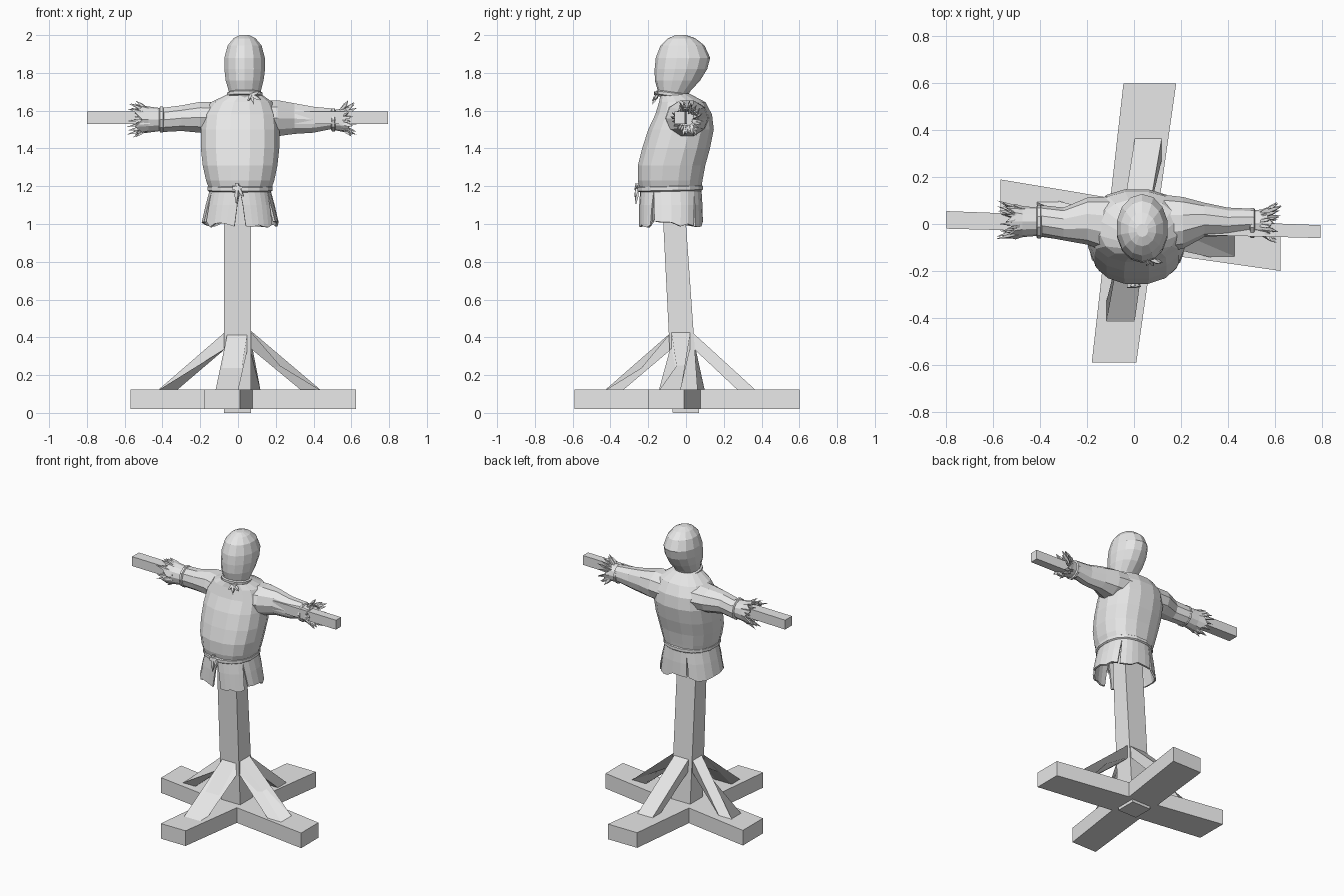
import bpy, bmesh, math, random
from mathutils import Vector

random.seed(4)
cube = bpy.data.objects.get("Cube")
if cube:
    bpy.data.objects.remove(cube)

grey = bpy.data.materials.new("plain_grey")
grey.use_nodes = True
grey.diffuse_color = (0.8, 0.8, 0.8, 1)
grey.node_tree.nodes["Principled BSDF"].inputs["Base Color"].default_value = grey.diffuse_color


def finish(name, bm):
    bmesh.ops.recalc_face_normals(bm, faces=bm.faces)
    mesh = bpy.data.meshes.new(name)
    bm.to_mesh(mesh)
    bm.free()
    mesh.materials.append(grey)
    ob = bpy.data.objects.new(name, mesh)
    bpy.context.collection.objects.link(ob)
    return ob


def loft(name, rings, caps=True):
    """Skin a list of closed point rings."""
    bm = bmesh.new()
    vs = [[bm.verts.new(p) for p in ring] for ring in rings]
    for a, b in zip(vs, vs[1:]):
        for i in range(len(a)):
            j = (i + 1) % len(a)
            bm.faces.new((a[i], a[j], b[j], b[i]))
    if caps:
        bm.faces.new(vs[0])
        bm.faces.new(vs[-1])
    return finish(name, bm)


def oval(x0, x1, y0, y1, z, n=16, power=1.0, tilt=0.0):
    """Horizontal ring filling a rectangle; power under 1 squares it off."""
    pts = []
    for i in range(n):
        a = math.tau * (i + 0.5) / n
        c, s = math.cos(a), math.sin(a)
        c = math.copysign(abs(c) ** power, c)
        s = math.copysign(abs(s) ** power, s)
        pts.append(((x0 + x1) / 2 + c * (x1 - x0) / 2,
                    (y0 + y1) / 2 + s * (y1 - y0) / 2, z - tilt * s))
    return pts


def hoop(x, y, z, ry, rz, n=10):
    """Upright ring facing along x."""
    return [(x, y + ry * math.cos(math.tau * i / n), z + rz * math.sin(math.tau * i / n))
            for i in range(n)]


def quad_z(x0, x1, y0, y1, z):
    return [(x0, y0, z), (x1, y0, z), (x1, y1, z), (x0, y1, z)]


def quad_x(x, y0, y1, z0, z1):
    return [(x, y0, z0), (x, y1, z0), (x, y1, z1), (x, y0, z1)]


def quad_y(y, x0, x1, z0, z1):
    return [(x0, y, z0), (x1, y, z0), (x1, y, z1), (x0, y, z1)]


def spikes(name, items):
    """Thin tapered strands: start, end, radius."""
    bm = bmesh.new()
    for start, end, r in items:
        a, b = Vector(start), Vector(end)
        d = (b - a).normalized()
        u = d.orthogonal().normalized()
        w = d.cross(u)
        base = [bm.verts.new(a + r * (u * p + w * q)) for p, q in ((1, 0), (0, .7), (-1, 0), (0, -.7))]
        mid = [bm.verts.new(v.co * 0.4 + (b + (v.co - a)) * 0.6) for v in base]
        tip = bm.verts.new(b)
        for i in range(4):
            j = (i + 1) % 4
            bm.faces.new((base[i], base[j], mid[j], mid[i]))
            bm.faces.new((mid[i], mid[j], tip))
        bm.faces.new(base)
    return finish(name, bm)


# Crossed base beams, leaning post and arm bar
LOW, TOP = 0.02, 0.125
loft("base_beam_long", [quad_y(-.59, -.18, .01, LOW, TOP), quad_y(.6, -.045, .18, LOW, TOP)])
loft("base_beam_cross", [quad_x(-.57, -.03, .19, LOW, TOP), quad_x(.625, -.2, -.01, LOW, TOP)])
loft("post", [quad_z(-.075, .07, -.07, .07, 0), quad_z(-.075, .07, -.12, 0, 1.0),
              quad_z(-.07, .07, -.12, 0, 1.55)])
loft("arm_bar", [quad_x(-.8, -.02, .055, 1.53, 1.595), quad_x(.795, -.06, -.005, 1.53, 1.595)])

# Diagonal braces: foot ring on the beam, head ring on the post
loft("front_brace", [quad_z(-.12, 0, -.435, -.34, .115), quad_y(-.08, -.055, .05, .335, .425)])
loft("back_brace", [quad_z(.005, .12, .28, .375, .115), quad_y(.03, -.05, .06, .35, .43)])
loft("right_brace", [quad_z(-.43, -.33, -.01, .1, .115), quad_x(-.06, -.07, .03, .345, .435)])
loft("left_brace", [quad_z(.34, .445, -.145, -.03, .115), quad_x(.05, -.08, .025, .355, .45)])

# Stuffed torso
TORSO = [(-.15, .172, -.245, .08, 1.17), (-.172, .195, -.258, .09, 1.23),
         (-.19, .212, -.258, .105, 1.31), (-.2, .222, -.235, .13, 1.4),
         (-.2, .222, -.203, .15, 1.5), (-.19, .215, -.165, .14, 1.58),
         (-.145, .185, -.145, .105, 1.645), (-.05, .12, -.135, .02, 1.69)]
loft("torso", [oval(*row, power=.85) for row in TORSO])

# Sack head
HEAD = [(-.035, .105, -.135, 0, 1.66), (-.05, .122, -.148, .02, 1.7),
        (-.068, .138, -.165, .075, 1.76), (-.075, .146, -.166, .112, 1.82),
        (-.075, .145, -.16, .128, 1.88), (-.057, .127, -.135, .098, 1.945),
        (-.025, .095, -.095, .05, 1.983), (.01, .06, -.055, 0, 2.0)]
loft("head", [oval(*row, n=14) for row in HEAD])


# Cord bands at neck and waist
def cord(name, x0, x1, y0, y1, z, half, tilt):
    profile = ((-half, 0), (-half * .6, .009), (half * .6, .009), (half, 0))
    loft(name, [oval(x0 - o, x1 + o, y0 - o, y1 + o, z + h, power=.9, tilt=tilt)
                for h, o in profile])


cord("neck_cord", -.05, .122, -.15, .02, 1.685, .013, .012)
cord("belt", -.155, .178, -.25, .084, 1.188, .016, -.004)
spikes("neck_knot", [((.07, -.15, 1.685), (.115, -.17, 1.70), .012),
                     ((.07, -.15, 1.685), (.125, -.165, 1.655), .012),
                     ((.07, -.15, 1.685), (.085, -.18, 1.63), .01),
                     ((.07, -.15, 1.685), (.05, -.18, 1.65), .01)])
spikes("belt_knot", [((-.005, -.258, 1.215), (-.01, -.265, 1.1), .014),
                     ((.0, -.258, 1.2), (.03, -.268, 1.14), .012),
                     ((-.03, -.262, 1.19), (.03, -.262, 1.195), .016)])


# Torn skirt panels, split by slits that widen toward the hem
def skirt_panel(name, start, end, gap, steps=5):
    bm = bmesh.new()
    rows = []
    hem = [random.uniform(-.02, .018) for _ in range(steps + 1)]
    for k, (rx, ry, z) in enumerate(((.163, .163, 1.175), (.183, .168, 1.1), (.204, .17, 1.0))):
        trim = gap * (k / 2)
        row = []
        for i in range(steps + 1):
            a = math.radians(start + trim + (end - start - 2 * trim) * i / steps)
            c, s = math.cos(a), math.sin(a)
            row.append(bm.verts.new((.011 + rx * math.copysign(abs(c) ** .85, c),
                                     -.08 + ry * math.copysign(abs(s) ** .85, s),
                                     z + (hem[i] if k == 2 else 0))))
        rows.append(row)
    for a, b in zip(rows, rows[1:]):
        for i in range(steps):
            bm.faces.new((a[i], b[i], b[i + 1], a[i + 1]))
    ob = finish(name, bm)
    ob.modifiers.new("cloth", "SOLIDIFY").thickness = 0.012


SLITS = [(-90, -30, 6), (-30, 45, 3), (45, 110, 2), (110, 205, 2), (205, 270, 6)]
for n, (a, b, g) in enumerate(SLITS):
    skirt_panel(f"skirt_panel_{n + 1}", a, b, g)

# Sleeves
RIGHT = [(-.06, -.01, 1.56, .13, .09), (-.2, .012, 1.565, .1, .086), (-.3, 0, 1.56, .07, .071),
         (-.41, .016, 1.55, .066, .067)]
LEFT = [(.08, 0, 1.56, .13, .095), (.21, .005, 1.56, .11, .1), (.3, .018, 1.558, .073, .085),
        (.4, .01, 1.552, .06, .072), (.51, .015, 1.558, .05, .055)]
loft("right_sleeve", [hoop(*r) for r in RIGHT])
loft("left_sleeve", [hoop(*r) for r in LEFT])


# Wrist cords, flared ragged cuffs and straw
def wrist(side, sign, x, y, z, r, length):
    loft(side + "_wrist_cord", [hoop(x + sign * d, y, z, r + o, r + o)
                                for d, o in ((-.012, 0), (-.007, .009), (.007, .009), (.012, 0))])
    n = 12
    end = []
    for i, p in enumerate(hoop(0, y, z, r * 1.2, r * 1.25, n)):
        end.append((x + sign * length * (1 if i % 2 else .72), p[1], p[2]))
    ob = loft(side + "_cuff", [hoop(x, y, z, r * .95, r * .95, n),
                               hoop(x + sign * length * .5, y, z, r * 1.05, r * 1.1, n), end], caps=False)
    ob.modifiers.new("cloth", "SOLIDIFY").thickness = 0.008
    straw = []
    for i in range(26):
        a = math.tau * i / 26 + random.uniform(-.1, .1)
        c, s = math.cos(a), math.sin(a)
        inner = r * random.uniform(.55, .95)
        outer = random.uniform(.07, .108)
        reach = length + random.uniform(-.01, .045)
        straw.append(((x + sign * length * .45, y + c * inner, z + s * inner),
                      (x + sign * reach, y + c * outer * .85, z + s * outer), .011))
    spikes(side + "_straw", straw)


wrist("right", -1, -.405, .01, 1.553, .063, .14)
wrist("left", 1, .505, .005, 1.55, .055, .085)
